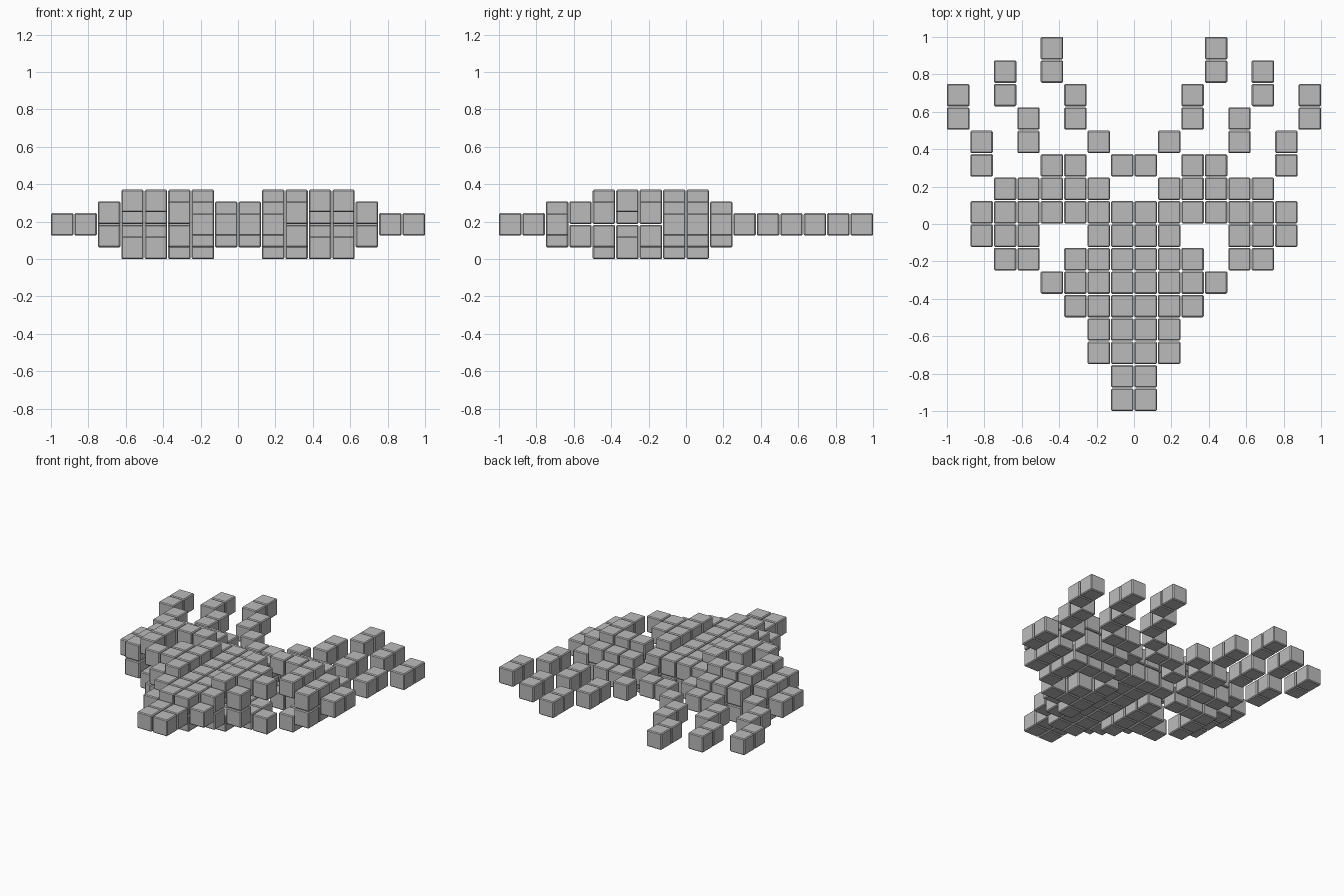
import bpy, bmesh
from mathutils import Matrix

if "Cube" in bpy.data.objects:
    bpy.data.objects.remove(bpy.data.objects["Cube"])

SIZE = 0.12                      # cube edge
PITCH = (1 - SIZE / 2) / 7.5     # grid spacing
MID_Z = PITCH + SIZE / 2         # height of the central layer

grey = bpy.data.materials.new("plain grey")
grey.diffuse_color = (0.5, 0.5, 0.5, 1)
grey.use_nodes = True
grey.node_tree.nodes["Principled BSDF"].inputs["Base Color"].default_value = grey.diffuse_color

# Right half, back to front; columns run outward from the centre line.
# 0 = one cube, 1 = stacked pair, 2 = pair with a gap between, . = empty
ANTLERS = ["...0....",
           "...0.0..",
           "..0..0.0",
           "..0.0..0",
           ".0..0.0.",
           "0.00..0."]
SKULL = [".01110..",
         "1122210.",
         "12..210.",
         "122.21..",
         "1222....",
         "121.....",
         "11......"]
MUZZLE = ["10......",
          "0.......",
          "0......."]
OFFSETS = {"0": (0,), "1": (-0.5, 0.5), "2": (-1, 1)}


def build(name, rows, first_row):
    bm = bmesh.new()
    for r, row in enumerate(rows):
        y = (7.5 - first_row - r) * PITCH
        for c, level in enumerate(row):
            for dz in OFFSETS.get(level, ()):
                for side in (-1, 1):
                    pos = (side * (c + 0.5) * PITCH, y, MID_Z + dz * PITCH)
                    bmesh.ops.create_cube(bm, size=SIZE, matrix=Matrix.Translation(pos))
    mesh = bpy.data.meshes.new(name)
    bm.to_mesh(mesh)
    bm.free()
    mesh.materials.append(grey)
    obj = bpy.data.objects.new(name, mesh)
    bpy.context.collection.objects.link(obj)
    # slightly softened cube edges
    bevel = obj.modifiers.new("edge_bevel", "BEVEL")
    bevel.width = 0.006
    bevel.segments = 1


build("antlers", ANTLERS, 0)
build("skull", SKULL, len(ANTLERS))
build("muzzle", MUZZLE, len(ANTLERS) + len(SKULL))
